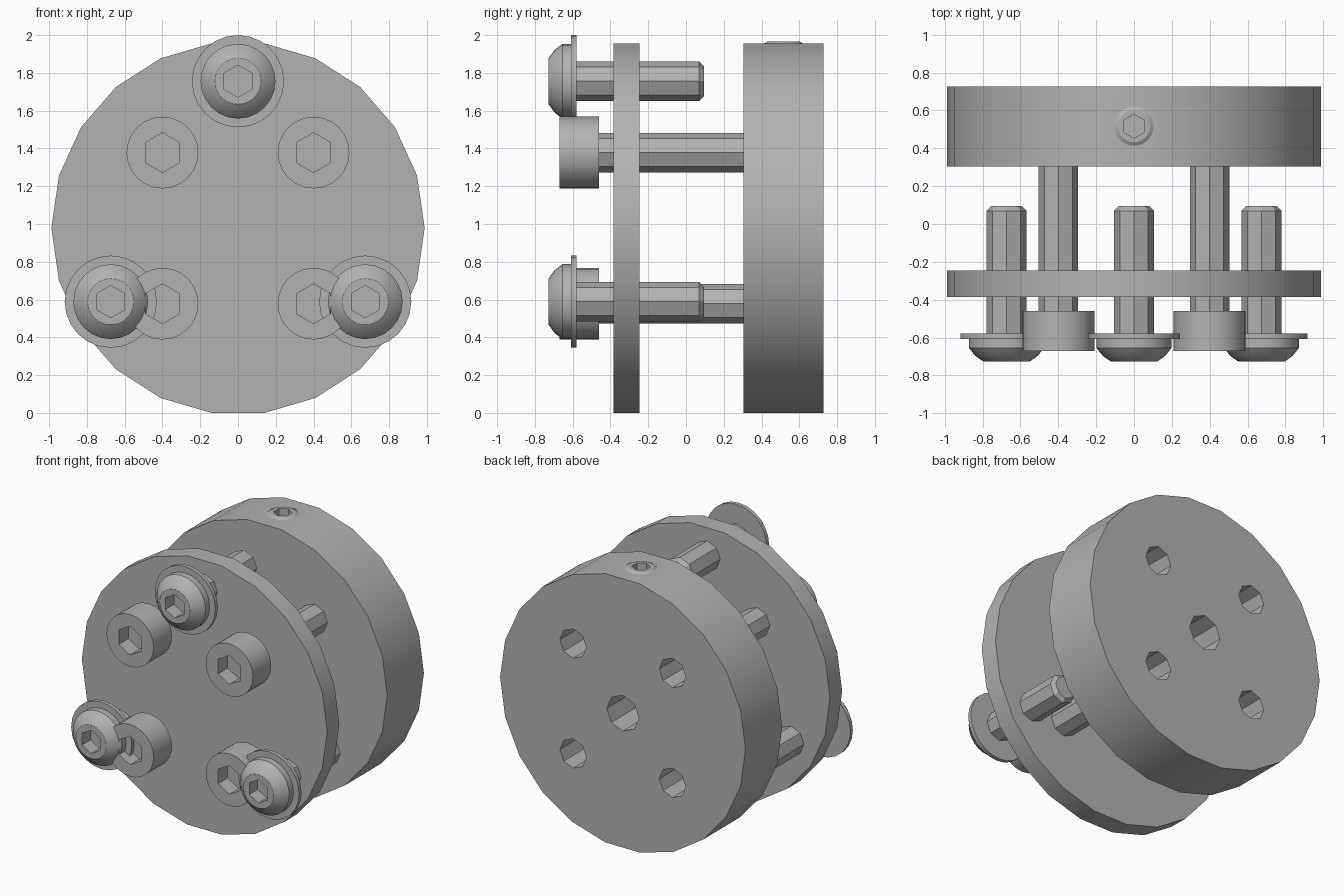
import bpy
import bmesh
from math import cos, sin, pi, radians

if "Cube" in bpy.data.objects:
    bpy.data.objects.remove(bpy.data.objects["Cube"])

steel = bpy.data.materials.new("plain_grey_steel")
steel.use_nodes = True
GREY = (0.45, 0.45, 0.45, 1)
steel.diffuse_color = GREY
steel.node_tree.nodes["Principled BSDF"].inputs["Base Color"].default_value = GREY

MID = 0.978       # height of the common axis
DISC, HEAD, SHAFT, HEX = 22, 24, 8, 6


def ring(bm, sides, r, y, cx=0, cz=0):
    """Closed loop of vertices around the y axis; hexagons point upward."""
    start = pi / 2 if sides == HEX else 0
    angles = [start + 2 * pi * i / sides for i in range(sides)]
    return [bm.verts.new((cx + r * cos(a), y, cz + r * sin(a))) for a in angles]


def edges_of(bm, loop):
    pairs = zip(loop, loop[1:] + loop[:1])
    return [bm.edges.get(p) or bm.edges.new(p) for p in pairs]


def fill(bm, loops):
    """Flat face bounded by the first loop, with the other loops as holes."""
    edges = [e for loop in loops for e in edges_of(bm, loop)]
    bmesh.ops.triangle_fill(bm, edges=edges, use_beauty=True)


def join(bm, a, b):
    """Wall between equal loops, or a flat step between unequal ones."""
    if len(a) != len(b):
        fill(bm, [a, b])
        return
    for i in range(len(a)):
        j = (i + 1) % len(a)
        bm.faces.new((a[i], a[j], b[j], b[i]))


def finish(bm, name, location=(0, 0, 0), tilt=0):
    bmesh.ops.recalc_face_normals(bm, faces=bm.faces)
    mesh = bpy.data.meshes.new(name)
    bm.to_mesh(mesh)
    bm.free()
    mesh.materials.append(steel)
    obj = bpy.data.objects.new(name, mesh)
    bpy.context.collection.objects.link(obj)
    obj.location = location
    obj.rotation_euler.x = tilt
    bpy.ops.object.select_all(action='DESELECT')
    obj.select_set(True)
    bpy.context.view_layer.objects.active = obj
    bpy.ops.object.shade_smooth_by_angle(angle=radians(30))
    return obj


def turned(name, profile, location, tilt=0):
    """Solid from (sides, radius, y) rings, closed at both ends."""
    bm = bmesh.new()
    loops = [ring(bm, *p) for p in profile]
    for a, b in zip(loops, loops[1:]):
        join(bm, a, b)
    bm.faces.new(loops[0])
    bm.faces.new(loops[-1])
    return finish(bm, name, location, tilt)


def disc(name, front, back, holes=()):
    """Round plate with straight through holes given as (radius, x, z)."""
    bm = bmesh.new()
    ends = []
    for y in (front, back):
        loops = [ring(bm, DISC, 0.988, y)]
        loops += [ring(bm, SHAFT, r, y, x, z) for r, x, z in holes]
        ends.append(loops)
    for a, b in zip(*ends):
        join(bm, a, b)
    for loops in ends:
        fill(bm, loops)
    finish(bm, name, (0, 0, MID))


# Front plate and thick drilled body
corners = [(x, z) for x in (-0.4, 0.4) for z in (-0.4, 0.4)]
disc("front_plate", -0.385, -0.245)
disc("rear_body", 0.305, 0.727,
     [(0.107, x, z) for x, z in corners] + [(0.13, 0, 0)])

# Four cap screws tying the plate to the body
cap_screw = [
    (HEX, 0.105, -0.56), (HEX, 0.105, -0.67),
    (HEAD, 0.19, -0.67), (HEAD, 0.19, -0.46),
    (SHAFT, 0.105, -0.46), (SHAFT, 0.105, 0.36), (SHAFT, 0.08, 0.385),
]
for x, z in corners:
    side = "left" if x > 0 else "right"
    level = "upper" if z > 0 else "lower"
    turned(f"cap_screw_{level}_{side}", cap_screw, (x, 0, MID + z))

# Three flanged button screws spaced evenly around the rim
button_screw = [
    (HEX, 0.085, -0.63), (HEX, 0.085, -0.727),
    (HEAD, 0.122, -0.727), (HEAD, 0.165, -0.697), (HEAD, 0.198, -0.655),
    (HEAD, 0.198, -0.608), (HEAD, 0.244, -0.608), (HEAD, 0.244, -0.58),
    (SHAFT, 0.105, -0.58), (SHAFT, 0.105, 0.07), (SHAFT, 0.08, 0.095),
]
for name, degrees in (("top", 90), ("right", 210), ("left", 330)):
    a = radians(degrees)
    turned(f"button_screw_{name}", button_screw,
           (0.778 * cos(a), 0, MID + 0.778 * sin(a)))

# Grub screw set into the top of the body
grub_screw = [
    (HEX, 0.063, 0.08), (HEX, 0.063, 0),
    (HEAD, 0.085, 0), (HEAD, 0.105, 0.012), (HEAD, 0.105, 0.3),
]
turned("grub_screw", grub_screw, (0, 0.517, 1.966), -pi / 2)

# Open a matching pocket in the body so the hex socket is visible
body = bpy.data.objects["rear_body"]
bm = bmesh.new()
bm.from_mesh(body.data)
top = max((f for f in bm.faces if len(f.verts) == 4),
          key=lambda f: f.calc_center_median().z)
rim = [v for v in top.verts]
level = rim[0].co.z
edges = list(top.edges)
bmesh.ops.delete(bm, geom=[top], context='FACES_ONLY')
hole = [bm.verts.new((0.104 * cos(2 * pi * i / HEAD),
                      0.517 + 0.104 * sin(2 * pi * i / HEAD), level))
        for i in range(HEAD)]
bmesh.ops.triangle_fill(bm, edges=edges + edges_of(bm, hole), use_beauty=True)
for f in bm.faces:
    f.smooth = True
bmesh.ops.recalc_face_normals(bm, faces=bm.faces)
bm.to_mesh(body.data)
bm.free()
